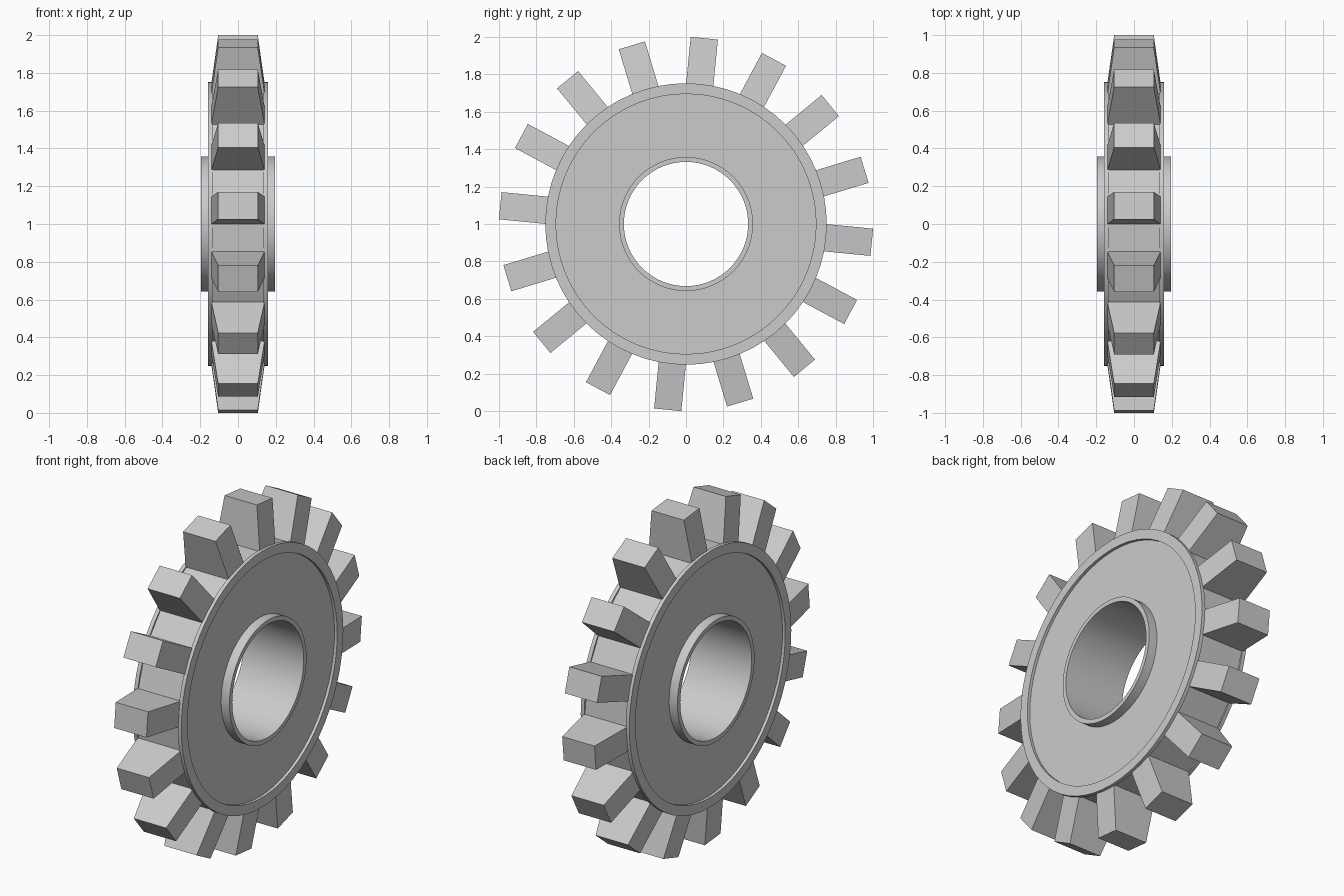
import bpy, bmesh, math
from mathutils import Vector

if "Cube" in bpy.data.objects:
    bpy.data.objects.remove(bpy.data.objects["Cube"])


def finish(bm, name, smooth):
    bmesh.ops.recalc_face_normals(bm, faces=bm.faces)
    me = bpy.data.meshes.new(name)
    bm.to_mesh(me)
    bm.free()
    ob = bpy.data.objects.new(name, me)
    bpy.context.collection.objects.link(ob)
    ob.location = (0, 0, 1)
    bpy.ops.object.select_all(action='DESELECT')
    ob.select_set(True)
    bpy.context.view_layer.objects.active = ob
    if smooth:
        bpy.ops.object.shade_smooth_by_angle(angle=math.radians(30))
    return ob


def lathe(profile, n):
    """Closed (x, radius) profile turned around the x axis.
    Returns the bmesh and faces[segment][profile edge]."""
    bm = bmesh.new()
    rings = []
    for i in range(n):
        a = 2 * math.pi * i / n
        rings.append([bm.verts.new((x, r * math.sin(a), r * math.cos(a))) for x, r in profile])
    m = len(profile)
    faces = []
    for i in range(n):
        p, q = rings[i], rings[(i + 1) % n]
        faces.append([bm.faces.new((p[j], p[(j + 1) % m], q[(j + 1) % m], q[j])) for j in range(m)])
    return bm, faces


def box_profile(x0, x1, r0, r1):
    return [(x0, r0), (x0, r1), (x1, r1), (x1, r0)]


# toothed wheel: 32-sided disc, every other rim face drawn out into a tapered tooth
SIDES, BODY_R, HALF, TIP_R, TIP_HALF = 32, 0.745, 0.141, 0.9975, 0.105
bm, faces = lathe(box_profile(-HALF, HALF, 0.345, BODY_R), SIDES)
rise = TIP_R - BODY_R * math.cos(math.pi / SIDES)
for i in range(0, SIDES, 2):
    a = 2 * math.pi * (i + 0.5) / SIDES
    out = Vector((0, math.sin(a), math.cos(a)))
    tip = bmesh.ops.extrude_discrete_faces(bm, faces=[faces[i][1]])["faces"][0]
    for v in tip.verts:
        v.co += out * rise
        v.co.x *= TIP_HALF / HALF
finish(bm, "toothed_wheel", False)

# raised rim on each side of the wheel
for side, s in (("left", -1), ("right", 1)):
    bm, _ = lathe(box_profile(s * 0.135, s * 0.158, 0.695, 0.752), 64)
    finish(bm, side + "_rim", True)

# hub sleeve through the middle
bm, _ = lathe(box_profile(-0.195, 0.195, 0.332, 0.358), 64)
finish(bm, "hub_sleeve", True)
